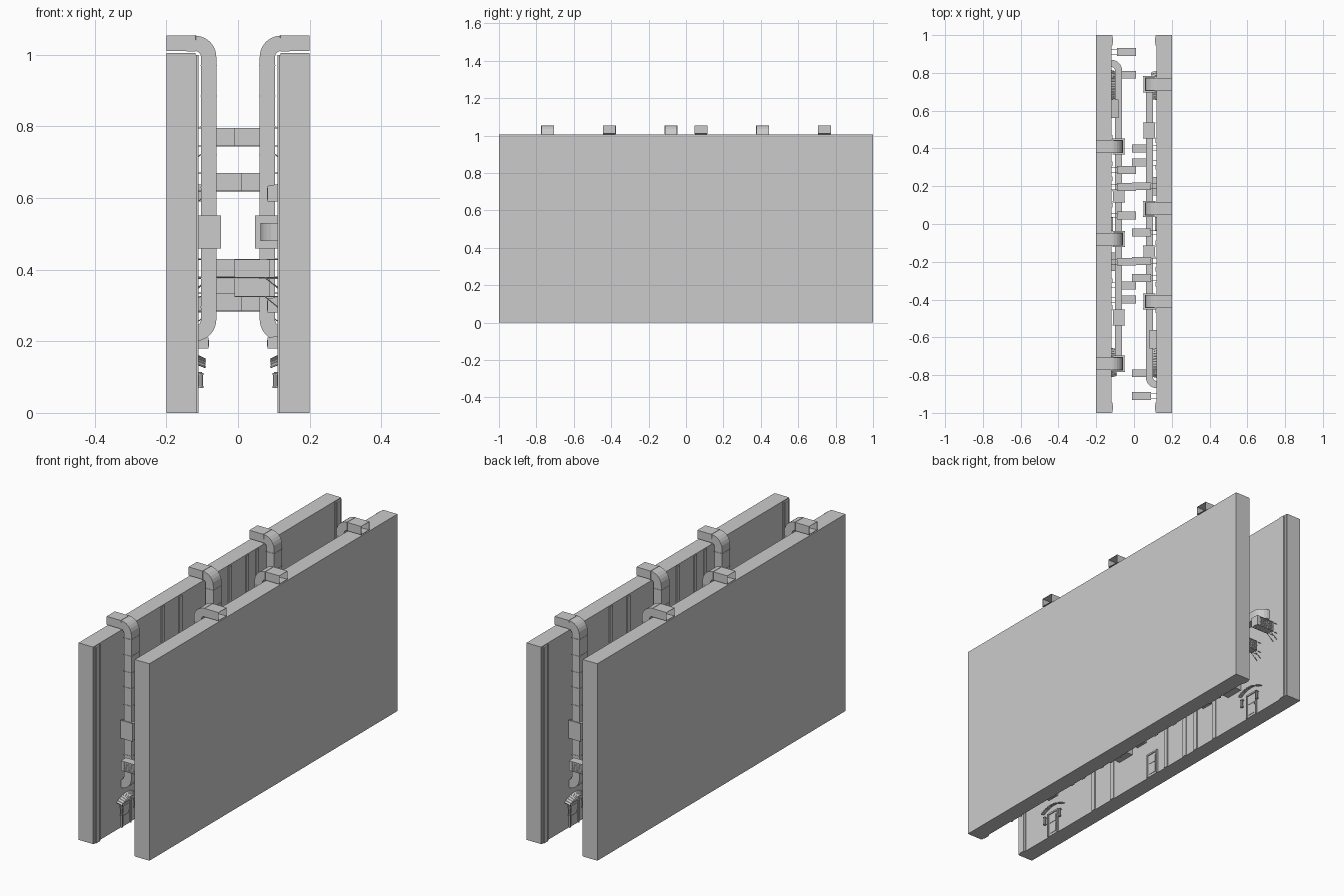
import bpy, bmesh, math
from mathutils import Vector, Matrix

if "Cube" in bpy.data.objects:
    bpy.data.objects.remove(bpy.data.objects["Cube"])

parts = []

def add(name, bm):
    bmesh.ops.recalc_face_normals(bm, faces=bm.faces)
    me = bpy.data.meshes.new(name)
    bm.to_mesh(me)
    bm.free()
    ob = bpy.data.objects.new(name, me)
    bpy.context.collection.objects.link(ob)
    parts.append(ob)
    return ob

def put_box(bm, x0, x1, y0, y1, z0, z1):
    m = Matrix.Translation(((x0 + x1) / 2, (y0 + y1) / 2, (z0 + z1) / 2))
    m = m @ Matrix.Diagonal((x1 - x0, y1 - y0, z1 - z0, 1))
    return bmesh.ops.create_cube(bm, size=1, matrix=m)['verts']

def boxes(name, *dims):
    bm = bmesh.new()
    for d in dims:
        put_box(bm, *d)
    return add(name, bm)

def put_rod(bm, a, b, r=0.0015, n=6):
    a, b = Vector(a), Vector(b)
    m = Matrix.Translation((a + b) / 2) @ (b - a).to_track_quat('Z', 'Y').to_matrix().to_4x4()
    bmesh.ops.create_cone(bm, cap_ends=True, segments=n, radius1=r, radius2=r,
                          depth=(b - a).length, matrix=m)

def arc(cx, cz, r, a0, a1, n=6):
    return [(cx + r * math.cos(math.radians(a0 + (a1 - a0) * i / n)),
             cz + r * math.sin(math.radians(a0 + (a1 - a0) * i / n))) for i in range(n + 1)]

def duct(name, path, half_in, half_out, place):
    """Sweep an open rectangular tube along a flat path."""
    bm = bmesh.new()
    rings = []
    for i, p in enumerate(path):
        t = Vector(path[min(i + 1, len(path) - 1)]) - Vector(path[max(i - 1, 0)])
        nrm = Vector((-t.y, t.x)).normalized() * half_in
        p = Vector(p)
        rings.append([bm.verts.new(place(*(p + nrm * s), h * half_out))
                      for s, h in ((1, 1), (1, -1), (-1, -1), (-1, 1))])
    for a, b in zip(rings, rings[1:]):
        for k in range(4):
            bm.faces.new((a[k], a[(k + 1) % 4], b[(k + 1) % 4], b[k]))
    ob = add(name, bm)
    s = ob.modifiers.new("thin_metal", 'SOLIDIFY')
    s.thickness, s.offset = 0.002, -1
    return ob

F = -0.118                       # inner face of the left wall
DX = -0.082                      # centre line of the ducts

# Wall slab with corner trim and pilasters
boxes("wall", (-0.2, F, -1, 1, 0, 1.005))
boxes("corner_trim", *[(F - 0.001, F + w, min(s * a, s * b), max(s * a, s * b), 0, 1.0)
                       for s in (1, -1)
                       for w, a, b in ((0.004, 0.945, 0.998), (0.008, 0.955, 0.985))])
boxes("pilasters", *[(F - 0.001, F + 0.005, y - 0.012, y + 0.012, 0, 1.0)
                     for y in (-0.44, -0.30, 0.10, 0.24, 0.32, 0.46)])

# Vertical ducts from the roof, bending into the wall low down
for y in (0.41, -0.08, -0.74):
    path = ([(-0.2, 1.032), (-0.12, 1.032)] + arc(-0.12, 0.994, 0.038, 90, 0)
            + arc(-0.12, 0.26, 0.038, 0, -90))
    duct("vertical_duct", path, 0.0215, 0.033, lambda u, v, w, y=y: (u, y + w, v))
    boxes("duct_flanges", *[(DX - 0.023, DX + 0.023, y - 0.035, y + 0.035, z - 0.0015, z + 0.0015)
                            for z in (0.97, 0.885, 0.80, 0.72, 0.63, 0.375, 0.295)])
    boxes("roof_flange", (-0.122, -0.119, y - 0.035, y + 0.035, 1.009, 1.055))

# Horizontal duct with its end elbow, and junction boxes
duct("horizontal_duct", [(DX, -0.74)] + arc(-0.12, 0.812, 0.038, 0, 90), 0.019, 0.025,
     lambda u, v, w: (u, v, 0.505 + w))
for y, h in ((0.41, 0.04), (-0.08, 0.04), (-0.74, 0.042), (-0.495, 0.04), (0.147, 0.03)):
    boxes("junction_box", (-0.112, -0.049, y - h, y + h, 0.462, 0.548),
          (-0.114, -0.047, y - h - 0.002, y - h + 0.004, 0.459, 0.551),
          (-0.114, -0.047, y + h - 0.004, y + h + 0.002, 0.459, 0.551))

# Air units hung out from the wall on rods
def air_unit(y, z):
    bm = bmesh.new()
    x0, x1, h, t = -0.09, 0.01, 0.05, 0.017
    put_box(bm, x0, x1, y - t, y + t, z, z + h)
    for s in (1, -1):
        f = y + s * t
        lo, hi = min(f, f + s * 0.004), max(f, f + s * 0.004)
        for a, b, c, d in ((x0, x1, z, z + 0.004), (x0, x1, z + h - 0.004, z + h),
                           (x0, x0 + 0.004, z, z + h), (x1 - 0.018, x1, z, z + h)):
            put_box(bm, a, b, lo, hi, c, d)
        for i in range(5):
            zz = z + 0.009 + i * 0.0075
            put_box(bm, x0, x1 - 0.018, y + s * t - 0.001, y + s * t + 0.002, zz, zz + 0.002)
    add("air_unit", bm)
    bm = bmesh.new()
    for s in (1, -1):
        yy = y + s * 0.013
        put_rod(bm, (F, yy, z), (x1, yy, z))
        put_rod(bm, (F, yy, z + h), (x0 + 0.01, yy, z + h))
        put_rod(bm, (F, yy, z - 0.035), (x0 + 0.015, yy, z))
    add("unit_bracket", bm)

for y, z in ((-0.4, 0.38), (-0.325, 0.285), (-0.2, 0.62), (0.045, 0.745),
             (0.195, 0.62), (0.285, 0.745), (0.79, 0.325), (0.91, 0.378)):
    air_unit(y, z)

# Wall cabinets with a sloped lid and a door panel
for y, z, h in ((0.61, 0.59, 0.05), (0.61, 0.28, 0.045), (0.61, 0.18, 0.036), (-0.2, 0.18, 0.036)):
    bm = bmesh.new()
    v = put_box(bm, F, -0.083, y - 0.048, y + 0.048, z, z + h)
    for q in v:
        if q.co.x > -0.1 and q.co.z > z + h / 2:
            q.co.z -= 0.006
    put_box(bm, -0.084, -0.081, y - 0.04, y + 0.04, z + 0.006, z + h - 0.012)
    add("wall_cabinet", bm)

# Doors with frame, panels, handle and step
for y in (-0.74, 0.0, 0.74):
    boxes("door_frame", (F, F + 0.008, y - 0.038, y - 0.031, 0, 0.125),
          (F, F + 0.008, y + 0.031, y + 0.038, 0, 0.125),
          (F, F + 0.008, y - 0.038, y + 0.038, 0.118, 0.126))
    boxes("door", (F, F + 0.003, y - 0.031, y + 0.031, 0, 0.118),
          (F, F + 0.005, y - 0.022, y + 0.022, 0.07, 0.105),
          (F, F + 0.005, y - 0.022, y + 0.022, 0.012, 0.055),
          (F, F + 0.008, y + 0.023, y + 0.027, 0.055, 0.068))

# Arched tiled canopies and wall lanterns at the outer doors
for y in (-0.735, 0.735):
    bm = bmesh.new()
    n = 11
    for i in range(n):
        a = (i - (n - 1) / 2) * math.radians(6.2)
        c = Matrix.Translation((F + 0.012, y + 0.13 * math.sin(a), 0.025 + 0.13 * math.cos(a)))
        m = c @ Matrix.Rotation(-a, 4, 'X') @ Matrix.Rotation(math.radians(25), 4, 'Y')
        bmesh.ops.create_cube(bm, size=1, matrix=m @ Matrix.Diagonal((0.03, 0.0115, 0.004, 1)))
        put_rod(bm, m @ Vector((-0.015, 0.007, 0.001)), m @ Vector((0.016, 0.007, 0.001)), 0.003)
    add("door_canopy", bm)
    bm = bmesh.new()
    for s in (1, -1):
        yy = y + s * 0.055
        put_rod(bm, (F, yy, 0.112), (F + 0.017, yy, 0.112), 0.0015)
        put_rod(bm, (F + 0.014, yy, 0.075), (F + 0.014, yy, 0.108), 0.006, 8)
        for z in (0.07, 0.106):
            put_rod(bm, (F + 0.014, yy, z), (F + 0.014, yy, z + 0.005), 0.008, 8)
    add("wall_lantern", bm)

# Opposite side: everything turned half a circle about the centre
turn = Matrix.Rotation(math.pi, 4, 'Z')
for ob in list(parts):
    twin = ob.copy()
    twin.name = "opposite_" + ob.name
    twin.matrix_world = turn @ ob.matrix_world
    bpy.context.collection.objects.link(twin)
